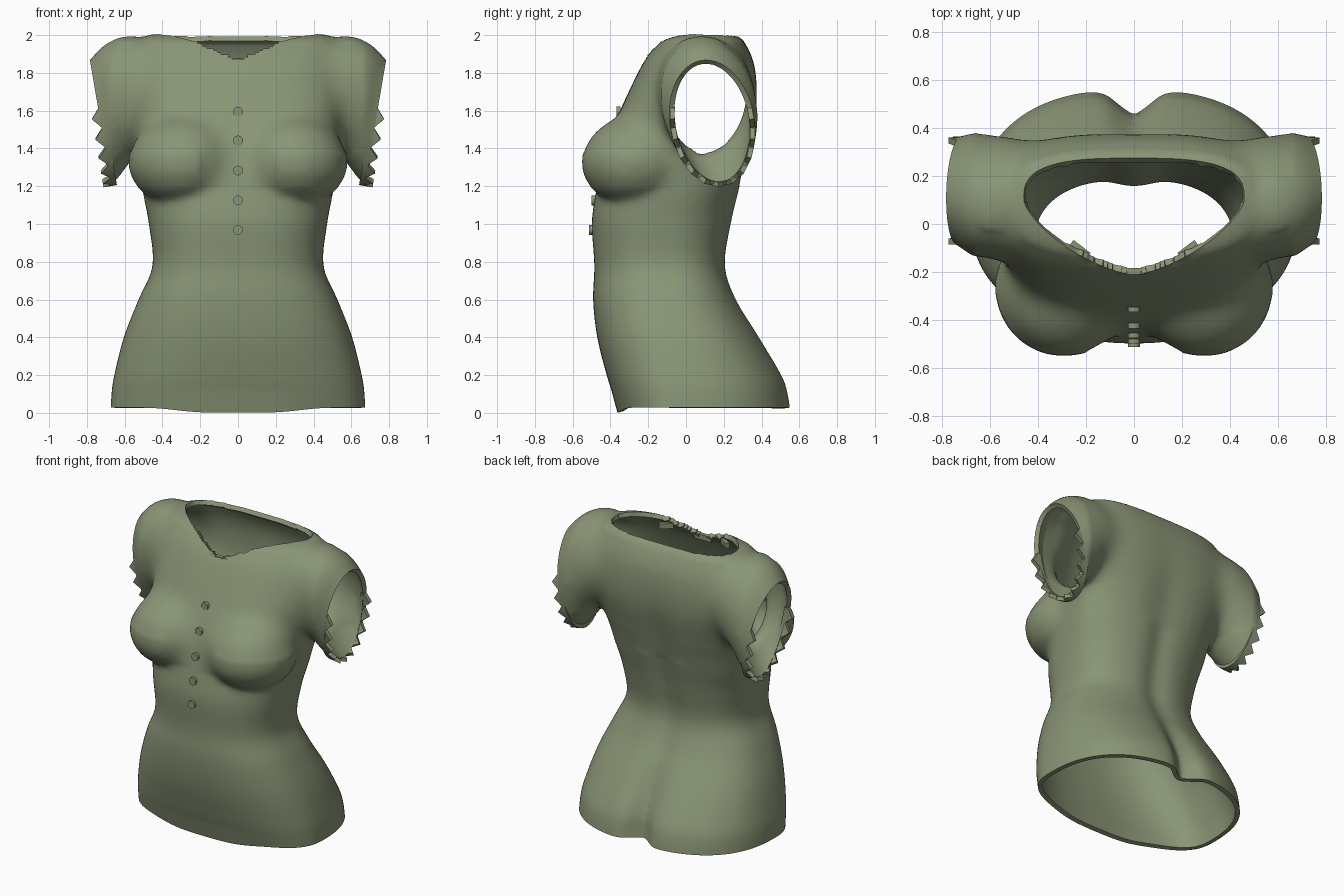
import bpy, bmesh, math
from mathutils import Vector, Matrix
from mathutils.bvhtree import BVHTree

if "Cube" in bpy.data.objects:
    bpy.data.objects.remove(bpy.data.objects["Cube"])

cloth = bpy.data.materials.new("olive_cloth")
cloth.diffuse_color = (0.25, 0.30, 0.18, 1)
cloth.use_nodes = True
cloth.node_tree.nodes["Principled BSDF"].inputs["Base Color"].default_value = cloth.diffuse_color


def add_object(name, bm):
    me = bpy.data.meshes.new(name)
    bm.to_mesh(me)
    bm.free()
    ob = bpy.data.objects.new(name, me)
    bpy.context.collection.objects.link(ob)
    me.materials.append(cloth)
    return ob


def bake(ob):
    """Replace the mesh by its modified result."""
    bpy.context.view_layer.update()
    ev = ob.evaluated_get(bpy.context.evaluated_depsgraph_get())
    me = bpy.data.meshes.new_from_object(ev)
    ob.modifiers.clear()
    ob.data = me


def finish(ob, angle=40):
    bpy.ops.object.select_all(action='DESELECT')
    ob.select_set(True)
    bpy.context.view_layer.objects.active = ob
    bpy.ops.object.shade_smooth_by_angle(angle=math.radians(angle))


def solidify(ob, thickness, offset):
    m = ob.modifiers.new("thickness", 'SOLIDIFY')
    m.thickness, m.offset = thickness, offset
    bake(ob)


def loft(bm, rings):
    """Closed solid through a list of rings."""
    vs = [[bm.verts.new(p) for p in r] for r in rings]
    n = len(vs[0])
    faces = [bm.faces.new((a[i], a[(i + 1) % n], b[(i + 1) % n], b[i]))
             for a, b in zip(vs, vs[1:]) for i in range(n)]
    faces += [bm.faces.new(vs[0][::-1]), bm.faces.new(vs[-1])]
    bmesh.ops.recalc_face_normals(bm, faces=faces)


def spline(rows, sub):
    """Catmull-Rom through table rows."""
    rows = [Vector(r) for r in rows]
    out = []
    for i in range(len(rows) - 1):
        p1, p2 = rows[i], rows[i + 1]
        p0, p3 = rows[max(i - 1, 0)], rows[min(i + 2, len(rows) - 1)]
        for k in range(sub):
            t = k / sub
            out.append(0.5 * (2 * p1 + (p2 - p0) * t + (2 * p0 - 5 * p1 + 4 * p2 - p3) * t * t
                              + (3 * p1 - p0 - 3 * p2 + p3) * t ** 3))
    return out + [rows[-1]]


# Torso stations: height, half width, front y, back y, y of widest point
torso = [(-.08, .678, -.325, .575, -.03), (.1, .67, -.388, .55, -.03),
         (.2, .655, -.42, .515, -.04), (.4, .605, -.47, .395, -.06),
         (.6, .527, -.492, .272, -.1), (.78, .452, -.485, .215, -.12),
         (1.0, .472, -.499, .246, -.1), (1.15, .50, -.48, .28, -.05),
         (1.3, .525, -.452, .315, 0), (1.45, .55, -.415, .35, .05),
         (1.6, .57, -.35, .378, .08), (1.75, .57, -.28, .378, .1),
         (1.85, .56, -.23, .363, .1), (1.93, .545, -.175, .333, .1),
         (1.985, .51, -.105, .29, .1), (2.01, .43, 0, .235, .1)]


def spow(v, e):
    return math.copysign(abs(v) ** e, v)


def torso_ring(row, n=120):
    z, hw, yf, yb, ym = row
    cleft = .03 * min(1, max(0, (1.8 - z) / .4)) + .08 * max(0, min(1, (.5 - z) / .4))
    e = .8 - .14 * min(1, max(0, (z - 1.3) / .3))
    pts = []
    for i in range(n):
        a = 2 * math.pi * i / n
        x, s = hw * spow(math.cos(a), e), spow(math.sin(a), e)
        y = ym + s * ((yb - ym) if s > 0 else (ym - yf))
        if s > 0:
            y -= cleft * math.exp(-(x / .085) ** 2)
        pts.append((x, y, z))
    return pts


# Sleeve stations: x, low z, high z, front y, back y; sections lean with the arm opening
sleeve = [(.28, 1.54, 1.94, -.04, .32), (.45, 1.47, 1.99, -.13, .355),
          (.55, 1.40, 1.99, -.15, .372), (.65, 1.285, 1.945, -.135, .38),
          (.735, 1.20, 1.87, -.085, .365), (.82, 1.14, 1.785, -.06, .35)]
LEAN = .17


def sleeve_point(row, a, side):
    x, zl, zh, yl, yh = row
    dz = (zh - zl) / 2 * math.sin(a)
    z = (zl + zh) / 2 + dz
    y = (yl + yh) / 2 + (yh - yl) / 2 * math.cos(a) - .1 * dz
    return (side * (x + LEAN * (z - 1.58)), y, z)


# Solid body: torso, bust and sleeves fused together
bm = bmesh.new()
loft(bm, [torso_ring(r) for r in spline(torso, 5)])
for side in (-1, 1):
    loft(bm, [[sleeve_point(r, 2 * math.pi * i / 48, side) for i in range(48)]
              for r in spline(sleeve, 4)])
    ball = bmesh.ops.create_uvsphere(bm, u_segments=40, v_segments=24, radius=1)['verts']
    for v in ball:
        rz = .255 if v.co.z > 0 else .23
        v.co = (side * .292 + v.co.x * .292, -.265 + v.co.y * .292, 1.325 + v.co.z * rz)
shirt = add_object("shirt_body", bm)
m = shirt.modifiers.new("fuse", 'REMESH')
m.mode, m.voxel_size = 'VOXEL', .02
m = shirt.modifiers.new("soften", 'SMOOTH')
m.factor, m.iterations = .5, 10
bake(shirt)
bm = bmesh.new()
bm.from_mesh(shirt.data)

# Blend the bust and the shoulder seams softly into the chest
chest = [v for v in bm.verts if 1.2 < v.co.z < 1.96 and abs(v.co.x) < .66]
upper = [v for v in chest if v.co.z > 1.38 or abs(v.co.x) < .2]
for verts, count in ((chest, 10), (upper, 28)):
    for _ in range(count):
        bmesh.ops.smooth_vert(bm, verts=verts, factor=.5, use_axis_x=True, use_axis_y=True, use_axis_z=True)

# Buttons sit on the front surface
tree = BVHTree.FromBMesh(bm)
bb = bmesh.new()
for z in (1.595, 1.442, 1.283, 1.125, .968):
    hit = tree.ray_cast(Vector((0, -2, z)), Vector((0, 1, 0)))[0]
    y = hit.y if hit else -.45
    bmesh.ops.create_cone(bb, cap_ends=True, segments=16, radius1=.026, radius2=.026, depth=.022,
                          matrix=Matrix.Translation((0, y - .005, z)) @ Matrix.Rotation(math.pi / 2, 4, 'X'))
finish(add_object("buttons", bb))


def cut(bm, point, normal, region):
    """Slice off everything beyond a plane, inside a region only."""
    point, normal = Vector(point), Vector(normal).normalized()
    faces = [f for f in bm.faces if region(f.calc_center_median())]
    geom = faces + list({e for f in faces for e in f.edges}) + list({v for f in faces for v in f.verts})
    bmesh.ops.bisect_plane(bm, geom=geom, dist=1e-4, plane_co=point, plane_no=normal)
    gone = [v for v in bm.verts if region(v.co) and (v.co - point).dot(normal) > 2e-4]
    bmesh.ops.delete(bm, geom=gone, context='VERTS')


# Open the sleeves and the hem; the hem dips at the front
for side in (-1, 1):
    cut(bm, (side * .735, 0, 1.58), (side, 0, -LEAN), lambda c: c.z > 1.08 and c.x * side > .5)
cut(bm, (0, 0, .028), (0, 0, -1), lambda c: c.z < .3)
for v in bm.verts:
    if v.co.z < .12 and v.co.y < 0:
        v.co.z -= .027 * (1 - (v.co.z - .028) / .092) * math.exp(-(v.co.x / .36) ** 4)


# Open the neck: pointed towards the front, squarer at the back
def neck(c):
    y = c.y - .1
    p, depth = (3, .175) if y > 0 else (1.45, .312)
    return ((abs(c.x) / .46) ** p + (abs(y) / depth) ** p) ** (1 / p)


inside = [f for f in bm.faces if f.calc_center_median().z > 1.6 and neck(f.calc_center_median()) < 1]
bmesh.ops.delete(bm, geom=inside, context='FACES')
for v in bm.verts:
    if v.is_boundary and v.co.z > 1.75 and .8 < neck(v.co) < 1.2 and abs(v.co.x) < .55:
        k = 1 / neck(v.co)
        v.co.x, v.co.y = v.co.x * k, .1 + (v.co.y - .1) * k
bm.to_mesh(shirt.data)
bm.free()
solidify(shirt, .03, -1)
finish(shirt, 50)

# Zigzag cuffs around the lower part of each arm opening
for side, label in ((-1, "left"), (1, "right")):
    bm = bmesh.new()
    prev, steps = None, 22
    x, zl, zh, yl, yh = sleeve[4]
    row = (x, zl + .014, zh - .014, yl + .014, yh - .014)
    for i in range(steps + 1):
        a = math.pi - .25 + (math.pi + .5) * i / steps
        base = Vector(sleeve_point(row, a, side))
        out = Vector((side, 0, -LEAN)).normalized()
        pair = [bm.verts.new(base - out * .03),
                bm.verts.new(base + out * (.042 if i % 2 else -.004))]
        if prev:
            bm.faces.new((prev[0], pair[0], pair[1], prev[1]))
        prev = pair
    cuff = add_object(label + "_zigzag_cuff", bm)
    solidify(cuff, .026, 0)
    finish(cuff, 30)

# Small stepped tabs along the front neckline
bm = bmesh.new()
for x, y, z, w, turn in ((0, -.197, 1.86, .125, 0), (.225, -.105, 1.915, .09, .65),
                         (-.225, -.105, 1.915, .09, -.65)):
    bmesh.ops.create_cube(bm, size=1, matrix=Matrix.Translation((x, y, z)) @ Matrix.Rotation(turn, 4, 'Z')
                          @ Matrix.Diagonal((w, .028, .035, 1)))
finish(add_object("collar_tabs", bm))
